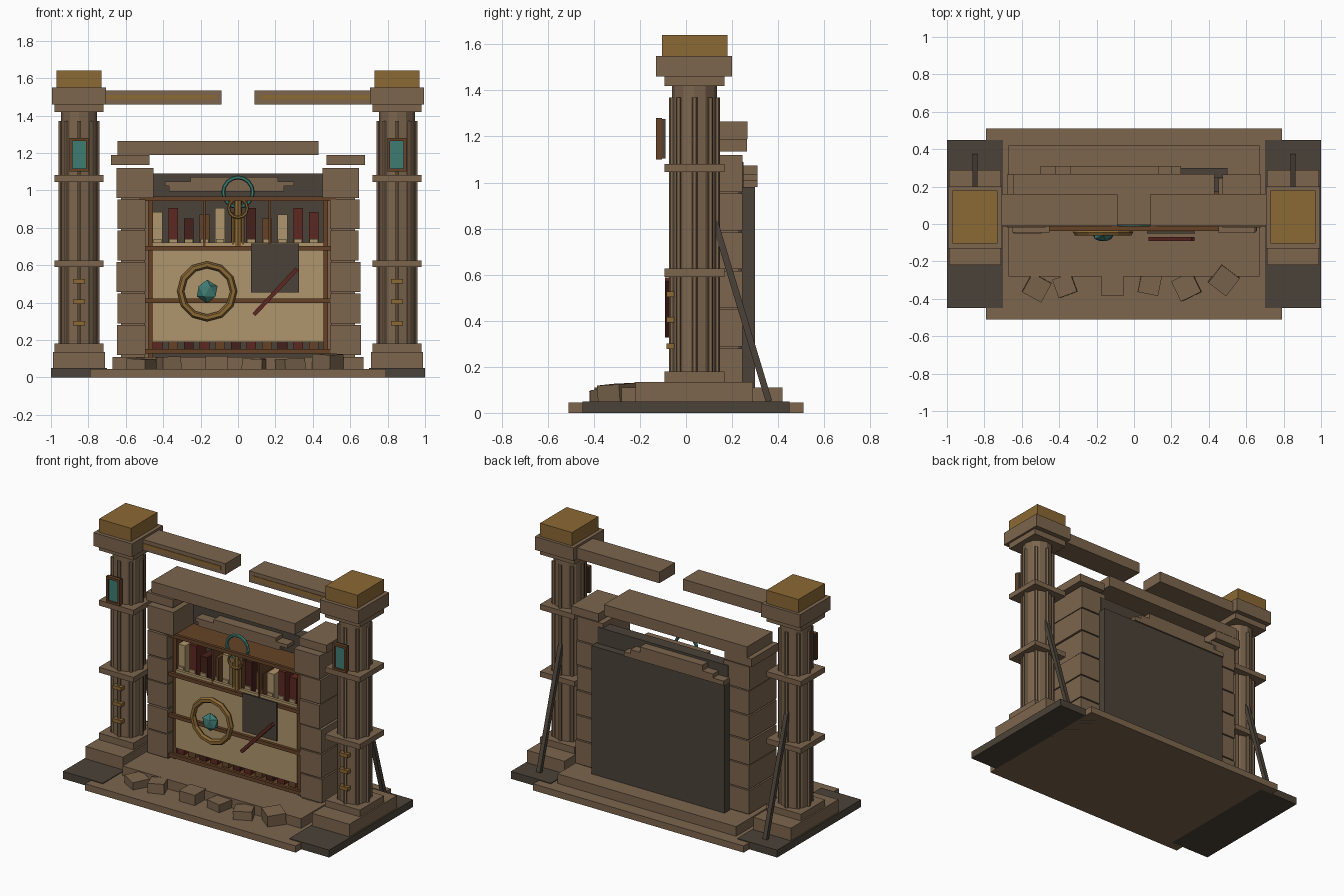
import bpy, math, random
from mathutils import Vector

random.seed(4)
if "Cube" in bpy.data.objects:
    bpy.data.objects.remove(bpy.data.objects["Cube"])


def material(name, r, g, b):
    m = bpy.data.materials.new(name)
    m.use_nodes = True
    m.diffuse_color = (r, g, b, 1)
    m.node_tree.nodes["Principled BSDF"].inputs["Base Color"].default_value = (r, g, b, 1)
    return m


STONE = material("warm stone", .2, .13, .075)
DARK = material("dark stone", .07, .055, .04)
GOLD = material("old gold", .26, .14, .035)
WOOD = material("brown wood", .13, .055, .02)
RED = material("red cover", .11, .02, .015)
MAROON = material("dark red cover", .06, .014, .011)
CREAM = material("parchment", .43, .3, .15)
TEAL = material("teal crystal", .05, .2, .17)


def finish(name, mat):
    ob = bpy.context.object
    ob.name = name
    ob.data.materials.clear()
    ob.data.materials.append(mat)
    return ob


def box(name, mat, x, y, z, turn=(0, 0, 0)):
    """Box from (low, high) ranges on each axis."""
    spans = (x, y, z)
    bpy.ops.mesh.primitive_cube_add(size=1, location=[(a + b) / 2 for a, b in spans], rotation=turn)
    ob = finish(name, mat)
    ob.scale = [abs(b - a) for a, b in spans]
    return ob


def centred(name, mat, cx, cy, half, z, turn=(0, 0, 0)):
    return box(name, mat, (cx - half, cx + half), (cy - half, cy + half), z, turn)


def cylinder(name, mat, r, x, y, z, sides):
    bpy.ops.mesh.primitive_cylinder_add(vertices=sides, radius=r, depth=z[1] - z[0],
                                        location=(x, y, sum(z) / 2))
    return finish(name, mat)


def bar(name, mat, a, b, thick):
    """Square rod between two points."""
    a, b = Vector(a), Vector(b)
    bpy.ops.mesh.primitive_cube_add(size=1, location=(a + b) / 2)
    ob = finish(name, mat)
    ob.scale = (thick, thick, (b - a).length)
    ob.rotation_euler = (b - a).to_track_quat("Z", "Y").to_euler()
    return ob


def ring(name, mat, x, y, z, major, minor, sides=12, around=6):
    bpy.ops.mesh.primitive_torus_add(location=(x, y, z), rotation=(math.pi / 2, 0, 0), major_radius=major,
                                     minor_radius=minor, major_segments=sides, minor_segments=around)
    return finish(name, mat)


# Ground slabs and step
box("base_slab", STONE, (-.79, .79), (-.51, .51), (0, .045))
box("step", STONE, (-.67, .67), (-.28, .42), (.045, .11))

# Outer columns, arms and struts
CY = .037
for side, s in (("right", -1), ("left", 1)):
    cx = .85 * s
    box(side + "_dark_slab", DARK, (.7 * s, s), (-.45, .45), (0, .05))
    box(side + "_plinth", STONE, (.71 * s, .99 * s), (-.22, .29), (.05, .135))
    centred(side + "_column_foot", STONE, cx, CY, .13, (.135, .18))
    cylinder(side + "_shaft", STONE, .097, cx, CY, (.17, 1.43), 12)
    for i in range(8):
        a = i * math.pi / 4
        cylinder(side + "_shaft_rib", STONE, .012, cx + .098 * math.cos(a), CY + .098 * math.sin(a), (.18, 1.37), 6)
    for z in (.59, 1.045):
        centred(side + "_column_band", STONE, cx, CY, .13, (z, z + .036))
    centred(side + "_capital_lower", STONE, cx, CY, .13, (1.42, 1.46))
    box(side + "_capital", STONE, (.705 * s, .995 * s), (-.13, .2), (1.46, 1.55))
    box(side + "_gold_cap", GOLD, (.73 * s, .97 * s), (-.105, .18), (1.55, 1.64))
    for z in (.29, .405, .515):
        box(side + "_gold_clasp", GOLD, (cx - .032, cx + .032), (-.085, -.05), (z - .012, z + .012))

    # Framed crystal panel
    box(side + "_panel_back", DARK, (cx - .048, cx + .048), (-.105, -.09), (1.105, 1.275))
    box(side + "_crystal_panel", TEAL, (cx - .042, cx + .042), (-.118, -.105), (1.112, 1.268))
    for d in (-1, 1):
        box(side + "_panel_frame_side", WOOD, (cx + d * .036, cx + d * .051), (-.13, -.105), (1.1, 1.28))
        zc = 1.19 + d * .082
        box(side + "_panel_frame_end", WOOD, (cx - .05, cx + .05), (-.13, -.105), (zc - .008, zc + .008))

    box(side + "_arm", STONE, (.088 * s, .71 * s), (-.01, .16), (1.46, 1.535))
    box(side + "_arm_inlay", GOLD, (.12 * s, .706 * s), (-.014, 0), (1.486, 1.51))
    bar(side + "_strut", DARK, (cx, .125, .83), (cx, .36, .05), .028)

    # Inner pillar of stacked blocks
    box(side + "_pillar_core", STONE, (.5 * s, .625 * s), (-.03, .23), (.11, 1.12))
    for i in range(6):
        z = .12 + i * .168
        j = random.uniform(-.008, .008)
        inner = .453 if i == 5 else .495
        box(side + "_pillar_block", STONE, (inner * s, (.65 + j) * s), (-.045 + j, .245), (z, z + .16))
    box(side + "_pillar_cap", STONE, (.473 * s, .678 * s), (-.02, .265), (1.135, 1.19))
    box(side + "_shelf_post", WOOD, (.455 * s, .48 * s), (-.01, .19), (.11, .96))
    box(side + "_recess_edge", STONE, (.475 * s, .51 * s), (.01, .22), (.11, 1.08))

# Lintel, back wall and its stepped ledges
box("lintel", STONE, (-.645, .43), (-.005, .267), (1.19, 1.265))
box("back_wall", DARK, (-.49, .49), (.17, .25), (.11, 1.09))
box("rear_slab", DARK, (-.5, .5), (.24, .3), (.11, .98))
for x0, x1, z0, z1 in ((-.5, .25, .98, 1.01), (-.42, .2, 1.01, 1.037), (-.34, .13, 1.037, 1.075)):
    box("rear_ledge", STONE, (x0, x1), (.24, .31), (z0, z1))
for x0, x1, z0, z1 in ((-.37, .245, .995, 1.022), (-.39, .3, 1.022, 1.046), (-.255, .215, 1.046, 1.07)):
    box("inner_ledge", STONE, (x0, x1), (.1, .18), (z0, z1))

# Shelves and dividers
for z in (.14, .41, .69, .955):
    box("shelf_board", WOOD, (-.48, .48), (-.02, .18), (z - .008, z + .008))
    box("shelf_lip", WOOD, (-.53, .525), (-.038, -.018), (z - .012, z + .012))
for x in (-.18, .17):
    box("shelf_divider", WOOD, (x - .006, x + .006), (-.02, .17), (.7, .95))

# Two rows of books behind a parchment sheet
covers = (CREAM, RED, MAROON, WOOD, CREAM, WOOD, MAROON, WOOD, CREAM, RED, RED)
tops = (.885, .905, .85, .87, .905)
for i, cover in enumerate(covers):
    x = -.43 + i * .0835
    box("upper_book", cover, (x - .026, x + .026), (.01, .12), (.698, tops[i % 5]))
    box("lower_book", (RED, WOOD, MAROON)[i % 3], (x - .026, x + .026), (0, .12), (.148, .36))
    box("book_page", CREAM, (x - .022, x + .022), (0, .01), (.698, .74))
box("parchment_sheet", CREAM, (-.455, .455), (-.018, 0), (.19, .72))

# Ring with crystal, dark plate and red rod
ring("gold_ring", GOLD, -.165, -.045, .46, .142, .019)
bpy.ops.mesh.primitive_ico_sphere_add(subdivisions=1, radius=.062, location=(-.165, -.06, .46))
finish("ring_crystal", TEAL).scale = (1, .6, 1)
box("dark_plate", DARK, (.07, .325), (-.05, -.041), (.455, .715))
bar("red_rod", RED, (.085, -.08, .335), (.315, -.08, .58), .022)

# Gold staff with rings in the middle of the shelf
cylinder("staff", GOLD, .022, 0, -.005, (.7, .95), 8)
for x in (-.026, .026):
    cylinder("staff_rib", GOLD, .009, x, -.012, (.71, .88), 6)
ring("staff_ring", GOLD, 0, -.03, .905, .05, .009)
ring("teal_ring", TEAL, 0, -.005, .99, .079, .011, 16)

# Fallen stones on the front step
for x, y, half, top, a in ((-.52, -.34, .058, .1, .5), (-.37, -.33, .052, .11, -.35), (-.115, -.325, .06, .115, 0),
                           (.085, -.32, .055, .1, .2), (.28, -.335, .06, .1, -.45), (.48, -.3, .06, .125, .65)):
    centred("fallen_stone", STONE, x, y, half, (.04, top), (.06 * a, .1 * a, -a))
